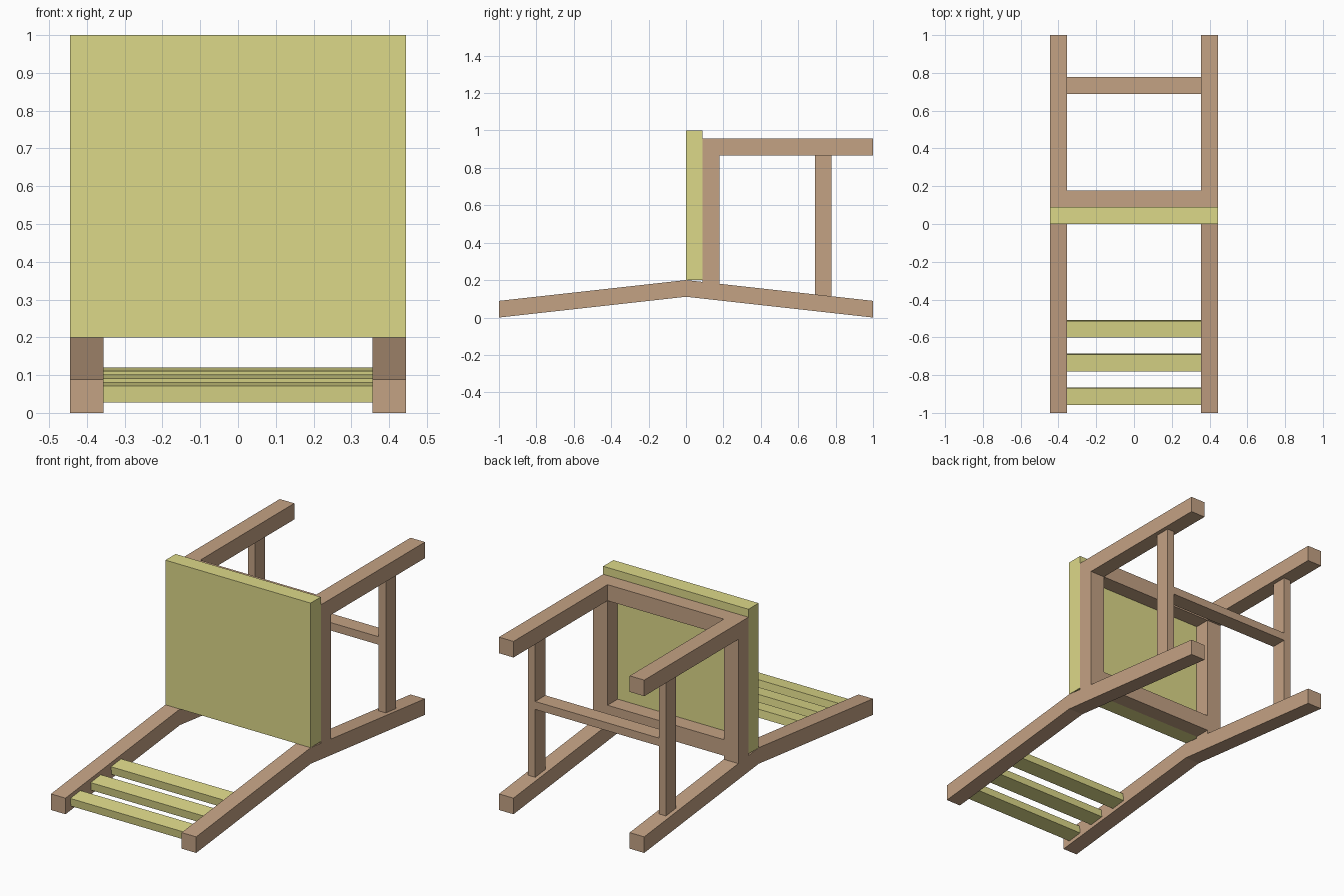
import bpy, bmesh, math

if "Cube" in bpy.data.objects:
    bpy.data.objects.remove(bpy.data.objects["Cube"])

T = 0.0889           # timber thickness
W = 0.4445           # half width of the chair
INNER = W - T        # inner face of the legs


def material(name, colour):
    m = bpy.data.materials.new(name)
    m.diffuse_color = (*colour, 1)
    m.use_nodes = True
    m.node_tree.nodes["Principled BSDF"].inputs["Base Color"].default_value = m.diffuse_color
    return m


wood = material("brown_wood", (0.55, 0.36, 0.23))
panel = material("yellow_panel", (0.72, 0.69, 0.25))


def finish(name, bm, mat):
    bmesh.ops.recalc_face_normals(bm, faces=bm.faces)
    me = bpy.data.meshes.new(name)
    bm.to_mesh(me)
    bm.free()
    me.materials.append(mat)
    ob = bpy.data.objects.new(name, me)
    bpy.context.collection.objects.link(ob)
    return ob


def box(name, x, y, z, mat, tilt=0):
    """Box spanning the given (min, max) ranges, tilted about x."""
    bm = bmesh.new()
    bmesh.ops.create_cube(bm, size=1)
    bmesh.ops.scale(bm, verts=bm.verts, vec=[r[1] - r[0] for r in (x, y, z)])
    ob = finish(name, bm, mat)
    ob.location = [(r[0] + r[1]) / 2 for r in (x, y, z)]
    ob.rotation_euler.x = tilt
    return ob


def bent_leg(name, x0, x1):
    """Bent side profile extruded across x."""
    profile = [(-1, 0), (0, 0.2 - T), (1, 0), (1, T), (0, 0.2), (-1, T)]
    bm = bmesh.new()
    face = bm.faces.new([bm.verts.new((x0, y, z)) for y, z in profile])
    ext = bmesh.ops.extrude_face_region(bm, geom=[face])["geom"]
    verts = [v for v in ext if isinstance(v, bmesh.types.BMVert)]
    bmesh.ops.translate(bm, verts=verts, vec=(x1 - x0, 0, 0))
    return finish(name, bm, wood)


# Seat panel
box("seat", (-W, W), (0, T), (0.2, 1), panel)

# Parts repeated on both sides
for side, s in (("left", -1), ("right", 1)):
    def span(a, b):
        return tuple(sorted((s * a, s * b)))

    bent_leg(f"rear_leg_{side}", *span(INNER, W))
    box(f"front_leg_{side}", span(INNER, W), (T, 1), (0.867, 0.956), wood)
    box(f"seat_rail_{side}", span(INNER, W), (T, 2 * T), (0.15, 0.867), wood)
    box(f"side_stretcher_{side}", span(0.378, 0.422), (0.689, 0.778), (0.09, 0.867), wood)

# Rails under the seat
box("front_seat_rail", (-INNER, INNER), (T, 2 * T), (0.867, 0.956), wood)
box("rear_seat_rail", (-INNER, INNER), (T, 2 * T), (0.2, 0.2 + T), wood)

# Bar joining the side stretchers
box("cross_stretcher", (-0.378, 0.378), (0.689, 0.778), (0.489, 0.533), wood)

# Backrest slats, tilted with the rear legs
for i in range(3):
    y = -0.911 + i * 2 * T
    z = T / 2 + 0.111 * (y + 1)
    box(f"back_slat_{i + 1}", (-INNER, INNER), (y - T / 2, y + T / 2),
        (z - T / 4, z + T / 4), panel, math.atan(0.111))
